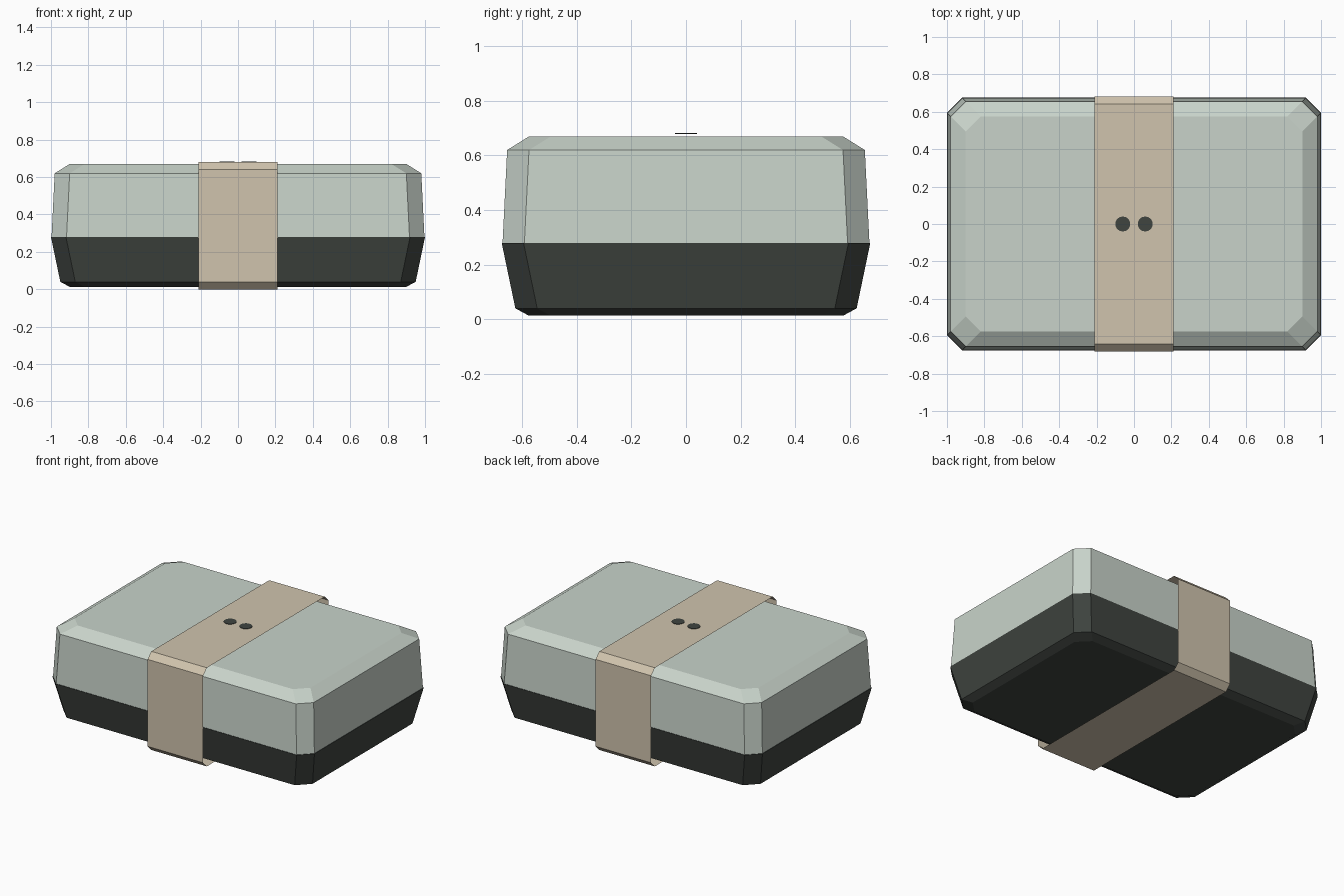
import bpy, bmesh, math

if "Cube" in bpy.data.objects:
    bpy.data.objects.remove(bpy.data.objects["Cube"])


def material(name, rgb):
    m = bpy.data.materials.new(name)
    m.diffuse_color = (*rgb, 1.0)
    m.use_nodes = True
    m.node_tree.nodes["Principled BSDF"].inputs["Base Color"].default_value = m.diffuse_color
    return m


SAGE = material("pale sage", (0.58, 0.65, 0.59))
CHARCOAL = material("charcoal", (0.05, 0.058, 0.051))
TAN = material("tan card", (0.63, 0.55, 0.42))


def finish(name, bm, mat):
    bmesh.ops.recalc_face_normals(bm, faces=bm.faces)
    me = bpy.data.meshes.new(name)
    bm.to_mesh(me)
    bm.free()
    me.materials.append(mat)
    ob = bpy.data.objects.new(name, me)
    bpy.context.collection.objects.link(ob)
    return ob


def octagon(a, b, c):
    """Rectangle outline of half sizes a, b with corners cut by c."""
    return [(a, -b + c), (a, b - c), (a - c, b), (-a + c, b),
            (-a, b - c), (-a, -b + c), (-a + c, -b), (a - c, -b)]


def bridge(bm, r0, r1):
    n = len(r0)
    for i in range(n):
        j = (i + 1) % n
        bm.faces.new((r0[i], r0[j], r1[j], r1[i]))


def loft(name, levels, mat, cut=0.08):
    """Closed solid through cut-corner rectangles (z, half x, half y)."""
    bm = bmesh.new()
    rings = [[bm.verts.new((x, y, z)) for x, y in octagon(a, b, cut)]
             for z, a, b in levels]
    for r0, r1 in zip(rings, rings[1:]):
        bridge(bm, r0, r1)
    bm.faces.new(rings[0])
    bm.faces.new(rings[-1])
    return finish(name, bm, mat)


# Lower tray and upper lid of the box
loft("tray", [(0.013, 0.90, 0.575), (0.04, 0.95, 0.625), (0.28, 1.0, 0.675)], CHARCOAL)
loft("lid", [(0.276, 0.997, 0.672), (0.62, 0.98, 0.655), (0.67, 0.90, 0.575)], SAGE)

# Paper sleeve: thin open-ended band wrapped around the middle
bm = bmesh.new()
ends = [[bm.verts.new((x, y, z + 0.34)) for y, z in octagon(0.682, 0.34, 0.04)]
        for x in (-0.212, 0.212)]
bridge(bm, *ends)
finish("sleeve", bm, TAN)

# Two round punched marks on top of the sleeve
for side, x in (("left", -0.06), ("right", 0.06)):
    bm = bmesh.new()
    bmesh.ops.create_cone(bm, cap_ends=True, segments=20,
                          radius1=0.04, radius2=0.04, depth=0.004)
    bmesh.ops.translate(bm, verts=bm.verts, vec=(x, 0, 0.681))
    finish(side + "_dot", bm, CHARCOAL)
